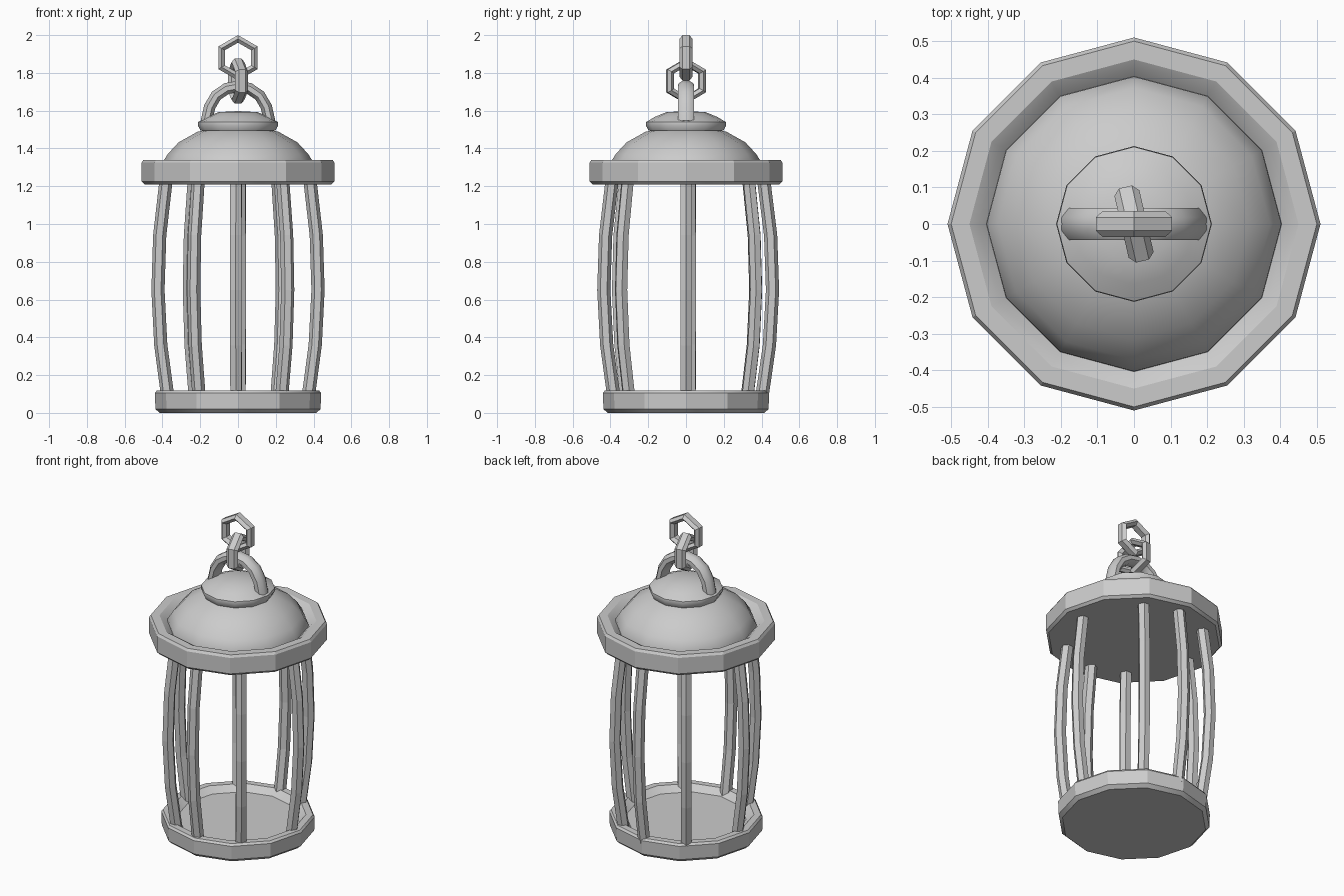
import bpy, bmesh
from math import cos, sin, pi, radians
from mathutils import Vector

if "Cube" in bpy.data.objects:
    bpy.data.objects.remove(bpy.data.objects["Cube"])


def finish(name, bm, angle):
    bmesh.ops.recalc_face_normals(bm, faces=bm.faces[:])
    me = bpy.data.meshes.new(name)
    bm.to_mesh(me)
    bm.free()
    ob = bpy.data.objects.new(name, me)
    bpy.context.collection.objects.link(ob)
    bpy.ops.object.select_all(action='DESELECT')
    ob.select_set(True)
    bpy.context.view_layer.objects.active = ob
    if angle:
        bpy.ops.object.shade_smooth_by_angle(angle=radians(angle))
    return ob


def lathe(name, profile, sides, angle=0, closed=False):
    """Spin an (r, z) profile around z; closed=True makes a ring."""
    bm = bmesh.new()
    rows = []
    for r, z in profile:
        if r == 0:
            rows.append([bm.verts.new((0, 0, z))] * sides)
        else:
            rows.append([bm.verts.new((r * cos(2 * pi * i / sides), r * sin(2 * pi * i / sides), z))
                         for i in range(sides)])
    pairs = list(zip(rows, rows[1:])) + ([(rows[-1], rows[0])] if closed else [])
    for a, b in pairs:
        for i in range(sides):
            j = (i + 1) % sides
            bm.faces.new(list(dict.fromkeys((a[i], a[j], b[j], b[i]))))
    return finish(name, bm, angle)


def sweep(name, path, side, half_side, half_normal, sides, angle=0):
    """Sweep an elliptical n-gon along a path lying in the plane normal to side."""
    bm = bmesh.new()
    path = [Vector(p) for p in path]
    rings = []
    for k, p in enumerate(path):
        t = (path[min(k + 1, len(path) - 1)] - path[max(k - 1, 0)]).normalized()
        n = t.cross(side).normalized()
        angles = [2 * pi * (i + 0.5) / sides for i in range(sides)]
        rings.append([bm.verts.new(p + side * (half_side * cos(a)) + n * (half_normal * sin(a)))
                      for a in angles])
    for a, b in zip(rings, rings[1:]):
        for i in range(sides):
            j = (i + 1) % sides
            bm.faces.new((a[i], a[j], b[j], b[i]))
    bm.faces.new(rings[0])
    bm.faces.new(rings[-1])
    return finish(name, bm, angle)


# base tray with recessed floor
lathe("base", [(0, 0), (.415, 0), (.437, .02), (.44, .105), (.43, .118), (.39, .118),
               (.345, .085), (0, .085)], 12, 25)

# upper rim, closed underneath, sloping down to the dome
lathe("top_rim", [(0, 1.21), (.495, 1.21), (.51, 1.225), (.51, 1.325), (.50, 1.34), (.45, 1.34),
                  (.425, 1.325), (.39, 1.29), (0, 1.29)], 12, 25)

# domed roof and cap
lathe("dome", [(.405, 1.28), (.403, 1.32), (.372, 1.37), (.315, 1.432), (.215, 1.488), (.12, 1.51),
               (0, 1.515)], 12, 45)
lathe("cap", [(0, 1.49), (.198, 1.495), (.213, 1.522), (.211, 1.54), (.165, 1.567),
              (.105, 1.592), (0, 1.598)], 12, 40)

# bowed cage bars: foot position of each
feet = [(.37, 0), (.23, -.30), (-.01, -.38), (-.205, -.315),
        (-.37, .02), (-.225, .32), (.01, .40), (.205, .325)]
for i, (x, y) in enumerate(feet):
    path = []
    for k in range(5):
        u = k / 4
        s = 1 + .13 * (1 - (2 * u - 1) ** 2) + .03 * u
        path.append((x * s, y * s, .07 + 1.16 * u))
    sweep(f"bar_{i + 1}", path, Vector((-y, x, 0)).normalized(), .035, .035, 6)

# arched handle on the cap
half = [(.168, 1.54), (.15, 1.62), (.115, 1.68), (.06, 1.717)]
arch = [(x, 0, z) for x, z in half] + [(0, 0, 1.728)] + [(-x, 0, z) for x, z in reversed(half)]
sweep("handle", arch, Vector((0, 1, 0)), .047, .033, 8, 40)

# two hexagonal chain links
section = [(.12, -.018), (.12, .018), (.10, .035), (.08, .018), (.08, -.018), (.10, -.035)]
for name, z, turn in (("lower_link", 1.757, 13), ("upper_link", 1.88, 90)):
    link = lathe(name, section, 6, 0, True)
    link.rotation_euler = (0, -pi / 2, radians(turn))
    link.location = (0, 0, z)
